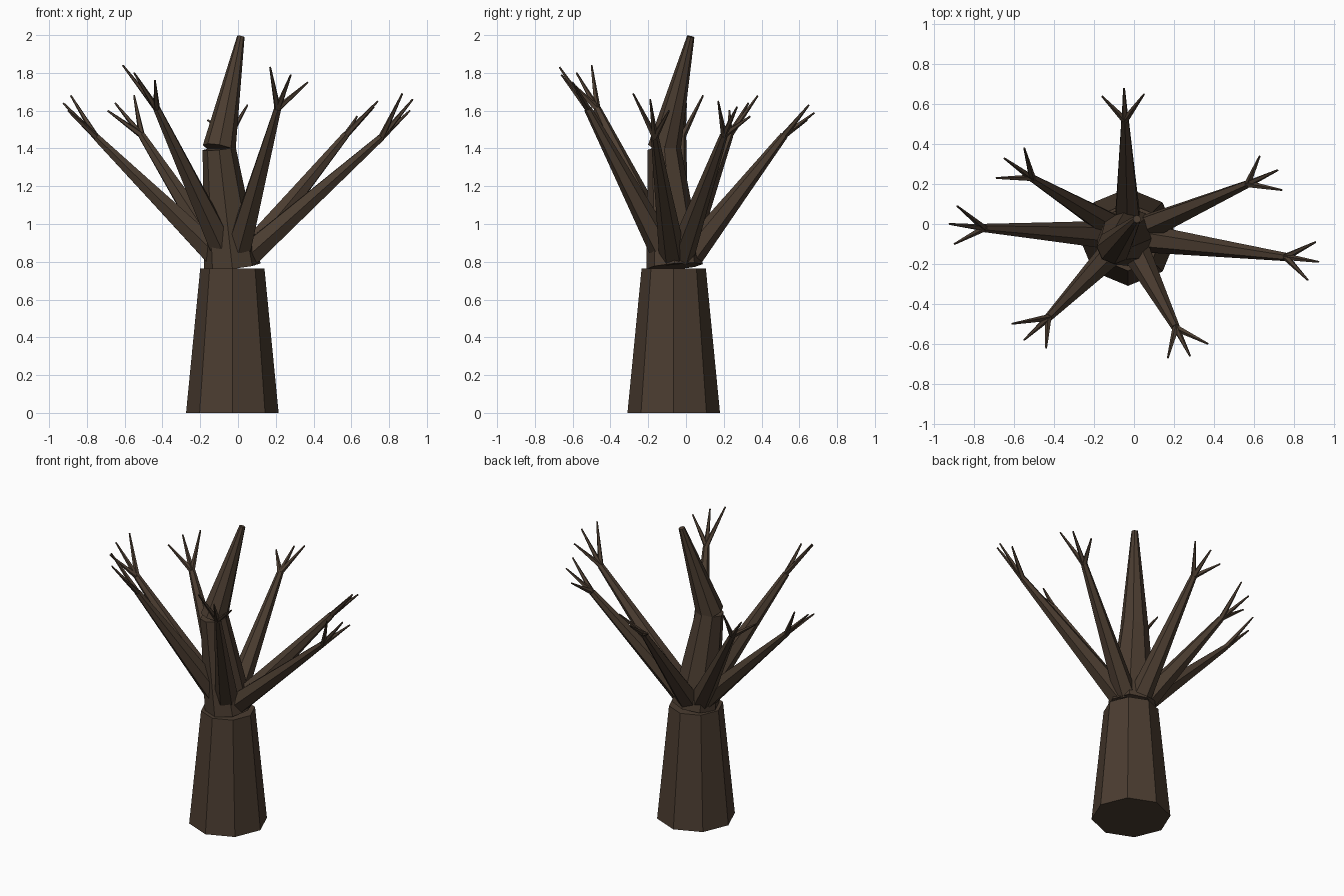
import bpy, bmesh
from mathutils import Vector, Matrix

if "Cube" in bpy.data.objects:
    bpy.data.objects.remove(bpy.data.objects["Cube"])

bark = bpy.data.materials.new("bark")
bark.diffuse_color = (0.07, 0.046, 0.03, 1)
bark.use_nodes = True
bark.node_tree.nodes["Principled BSDF"].inputs["Base Color"].default_value = bark.diffuse_color


def limb(name, points, radii, sides):
    """Chain of separate tapered, capped prisms, each squared to its own axis."""
    bm = bmesh.new()
    for a, b, ra, rb in zip(points, points[1:], radii, radii[1:]):
        a, b = Vector(a), Vector(b)
        axis = b - a
        turn = Vector((0, 0, 1)).rotation_difference(axis).to_matrix().to_4x4()
        bmesh.ops.create_cone(bm, cap_ends=True, segments=sides,
                              radius1=ra, radius2=rb, depth=axis.length,
                              matrix=Matrix.Translation((a + b) / 2) @ turn)
    mesh = bpy.data.meshes.new(name)
    bm.to_mesh(mesh)
    bm.free()
    mesh.materials.append(bark)
    obj = bpy.data.objects.new(name, mesh)
    bpy.context.collection.objects.link(obj)
    return obj


# Trunk: wide base, then two leaning sections; the bottom ring lies flat
limb("trunk_base", [(-0.03, -0.065, 0), (-0.03, -0.065, 0.765)], [0.245, 0.17], 8)
limb("trunk_upper",
     [(-0.03, -0.06, 0.775), (-0.1, -0.115, 1.4), (0.015, 0.025, 1.992)],
     [0.15, 0.088, 0.02], 8)

# Branches: start height, fork point, then the three twig ends
branches = [
    (0.83, (-0.045, 0.52, 1.47), [(-0.16, 0.64, 1.55), (-0.05, 0.68, 1.59), (0.05, 0.65, 1.63)]),
    (0.83, (0.57, 0.2, 1.47), [(0.63, 0.34, 1.57), (0.72, 0.27, 1.62), (0.74, 0.17, 1.65)]),
    (0.83, (0.76, -0.165, 1.46), [(0.91, -0.09, 1.6), (0.925, -0.19, 1.66), (0.87, -0.28, 1.69)]),
    (0.88, (0.21, -0.52, 1.61), [(0.17, -0.67, 1.83), (0.28, -0.66, 1.79), (0.37, -0.6, 1.75)]),
    (0.88, (-0.43, -0.47, 1.61), [(-0.61, -0.5, 1.84), (-0.55, -0.58, 1.8), (-0.44, -0.62, 1.76)]),
    (0.83, (-0.75, -0.02, 1.46), [(-0.925, 0, 1.64), (-0.885, 0.09, 1.68), (-0.9, -0.1, 1.6)]),
    (0.83, (-0.51, 0.23, 1.47), [(-0.55, 0.38, 1.68), (-0.65, 0.33, 1.64), (-0.69, 0.23, 1.6)]),
]
for i, (z, fork, ends) in enumerate(branches, 1):
    fork = Vector(fork)
    out = Vector((fork.x + 0.03, fork.y + 0.06, 0)).normalized()
    start = Vector((-0.03, -0.06, z)) + out * 0.08
    middle = start.lerp(fork, 0.52)
    limb(f"branch_{i}", [start, middle, fork], [0.072, 0.045, 0.021], 6)
    for j, end in enumerate(ends, 1):
        limb(f"twig_{i}_{j}", [fork, end], [0.018, 0.005], 5)
